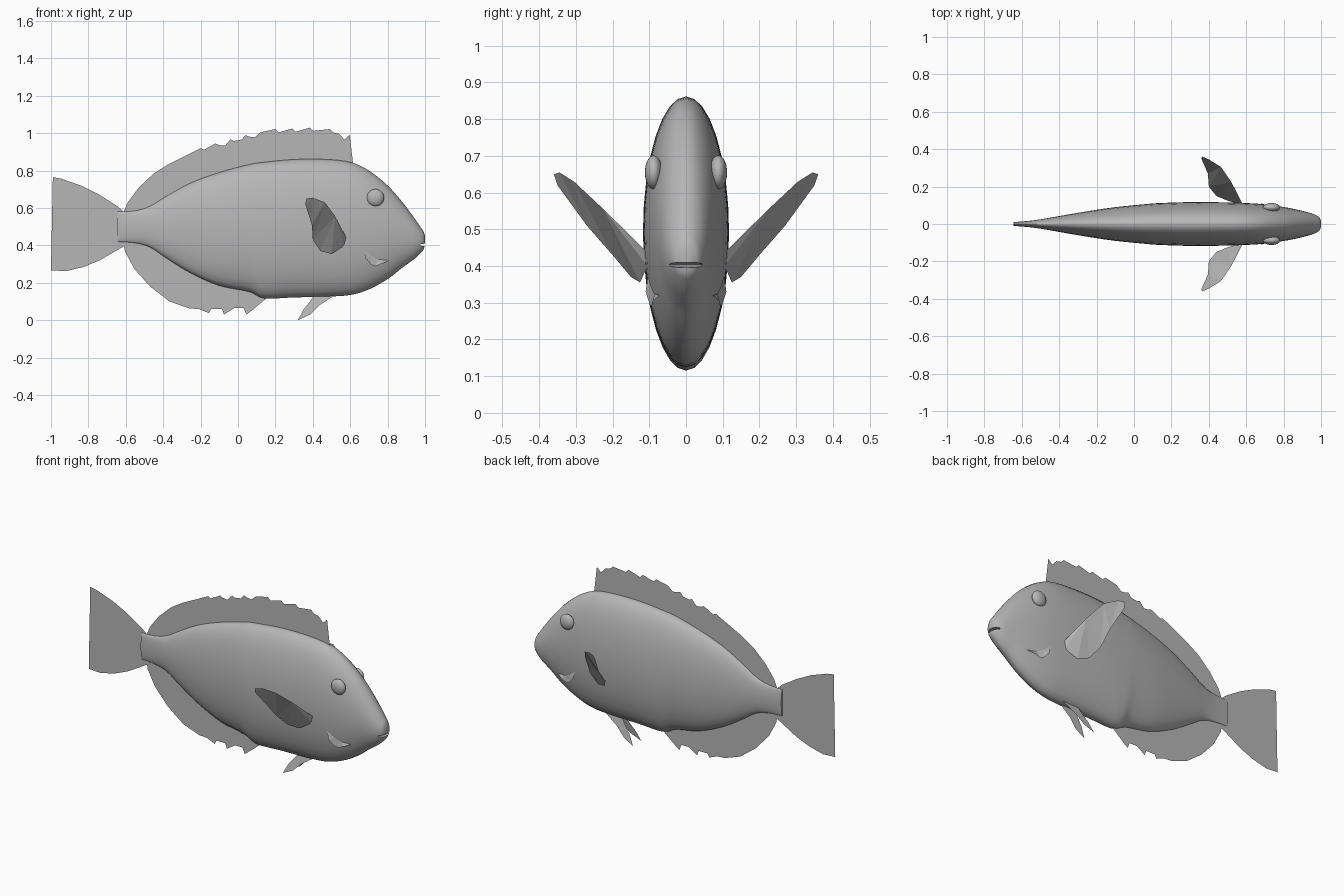
import bpy, bmesh, math
from mathutils import Vector

cube = bpy.data.objects.get("Cube")
if cube:
    bpy.data.objects.remove(cube, do_unlink=True)

grey = bpy.data.materials.new("plain grey")
grey.use_nodes = True
grey.diffuse_color = (0.47, 0.47, 0.47, 1)
shader = next(n for n in grey.node_tree.nodes if n.type == 'BSDF_PRINCIPLED')
shader.inputs["Base Color"].default_value = grey.diffuse_color


def finish(bm, name, smooth=True):
    """Turn a bmesh into a named object with the shared material."""
    mesh = bpy.data.meshes.new(name)
    bm.to_mesh(mesh)
    bm.free()
    obj = bpy.data.objects.new(name, mesh)
    bpy.context.collection.objects.link(obj)
    mesh.materials.append(grey)
    if smooth:
        shade(obj)
    return obj


def shade(obj):
    bpy.ops.object.select_all(action='DESELECT')
    obj.select_set(True)
    bpy.context.view_layer.objects.active = obj
    bpy.ops.object.shade_smooth_by_angle(angle=math.radians(40))


def sheet(name, points):
    """A thin membrane filled from its 3D outline."""
    bm = bmesh.new()
    face = bm.faces.new([bm.verts.new(p) for p in points])
    bmesh.ops.triangulate(bm, faces=[face])
    return finish(bm, name, smooth=False)


def flat_fin(name, outline):
    return sheet(name, [(x, 0, z) for x, z in outline])


def ellipsoid(name, centre, radii):
    bm = bmesh.new()
    bmesh.ops.create_uvsphere(bm, u_segments=24, v_segments=16, radius=1)
    for v in bm.verts:
        v.co = Vector(a * r + c for a, r, c in zip(v.co, radii, centre))
    return finish(bm, name)


def smooth_path(points, steps=4):
    """Catmull-Rom curve through the given points."""
    pts = [Vector(p) for p in points]
    pts = [pts[0]] + pts + [pts[-1]]
    out = []
    for a, b, c, d in zip(pts, pts[1:], pts[2:], pts[3:]):
        for i in range(steps):
            t = i / steps
            out.append(0.5 * (2 * b + (c - a) * t + (2 * a - 5 * b + 4 * c - d) * t ** 2
                              + (3 * b - a - 3 * c + d) * t ** 3))
    return out + [pts[-1]]


# Body stations: position, back height, belly height, half width
stations = smooth_path([
    (-.645, .58, .42, .01), (-.55, .585, .413, .018), (-.47, .61, .39, .03),
    (-.38, .665, .33, .046), (-.25, .735, .25, .068), (-.1, .79, .185, .09),
    (.06, .833, .152, .106), (.14, .845, .117, .112), (.3, .86, .122, .117),
    (.47, .86, .126, .116), (.6, .845, .135, .112), (.7, .8, .165, .105),
    (.8, .72, .22, .091), (.88, .63, .282, .075), (.94, .55, .325, .06),
    (.975, .5, .357, .046), (.992, .475, .378, .033), (1, .45, .405, .015)])


def body_at(x):
    for a, b in zip(stations, stations[1:]):
        if a[0] <= x <= b[0]:
            return a.lerp(b, (x - a[0]) / (b[0] - a[0]))
    return stations[0] if x < 0 else stations[-1]


def side_y(x, z):
    _, top, low, width = body_at(x)
    return width * math.sqrt(max(0, 1 - ((2 * z - top - low) / (top - low)) ** 2))


# Body lofted from elliptical rings
SIDES = 32
bm = bmesh.new()
rings = []
for x, top, low, width in stations:
    angles = [math.tau * i / SIDES for i in range(SIDES)]
    rings.append([bm.verts.new((x, width * math.cos(a),
                                (top + low) / 2 + (top - low) / 2 * math.sin(a)))
                  for a in angles])
for r, s in zip(rings, rings[1:]):
    for i in range(SIDES):
        j = (i + 1) % SIDES
        bm.faces.new((r[i], r[j], s[j], s[i]))
bm.faces.new(rings[0])
bm.faces.new(rings[-1])
bmesh.ops.recalc_face_normals(bm, faces=bm.faces)
body = finish(bm, "body")

# Mouth slit carved into the snout
cutter = ellipsoid("mouth_cutter", (.998, 0, .403), (.045, .06, .007))
cutter.hide_render = True
slit = body.modifiers.new("mouth", 'BOOLEAN')
slit.operation = 'DIFFERENCE'
slit.solver = 'EXACT'
slit.object = cutter
bpy.ops.object.select_all(action='DESELECT')
bpy.context.view_layer.objects.active = body
body.select_set(True)
bpy.ops.object.modifier_apply(modifier=slit.name)
bpy.data.objects.remove(cutter, do_unlink=True)
shade(body)

# Dorsal fin: smooth rear edge, then scallops between the spines
dorsal = [(-.615, .57), (-.59, .63), (-.53, .71), (-.45, .785), (-.37, .835), (-.26, .89)]
for x, z in [(-.2, .92), (-.12, .945), (-.04, .967), (.04, .99), (.12, 1.005),
             (.2, 1.022), (.29, 1.025), (.385, 1.03), (.49, 1.022)]:
    drop = .012 if x < .1 else .025
    dorsal += [(x, z), (x + .018, z - drop * .7), (x + .05, z - drop)]
dorsal += [(.57, .965), (.597, .992), (.615, .84)]
dorsal += [(x / 10, body_at(x / 10)[1] - .025) for x in range(5, -6, -1)]
flat_fin("dorsal_fin", dorsal)

# Anal fin with small trailing spikes
anal = [(-.615, .43), (-.605, .37), (-.555, .275), (-.47, .18), (-.365, .1), (-.26, .063),
        (-.21, .06), (-.155, .038), (-.145, .06), (-.085, .06), (-.075, .03), (-.02, .065),
        (.03, .065), (.045, .03), (.09, .065), (.15, .115)]
anal += [(x / 10, body_at(x / 10)[2] + .025) for x in range(1, -6, -1)]
flat_fin("anal_fin", anal)

# Tail fin
flat_fin("tail_fin", [
    (-.6, .57), (-.645, .61), (-.74, .67), (-.84, .72), (-.945, .757), (-.99, .765),
    (-.99, .74), (-.97, .65), (-.965, .51), (-.975, .35), (-1, .267), (-.92, .262),
    (-.825, .285), (-.74, .32), (-.61, .395), (-.6, .43)])

# Paired parts
for side, label in ((1, "left"), (-1, "right")):
    # Pectoral fin sweeping up and back
    sheet(label + "_pectoral_fin", [(x, side * y, z) for x, y, z in [
        (.58, .108, .44), (.52, .225, .555), (.465, .305, .63), (.4, .345, .655),
        (.365, .36, .65), (.36, .35, .62), (.395, .27, .51), (.4, .2, .43),
        (.44, .15, .37), (.5, .125, .355), (.57, .105, .4)]])

    # Pelvic fin splayed below the belly
    sheet(label + "_pelvic_fin", [
        (x, side * (.04 - z * .2) + .01, z) for x, z in [
            (.52, .135), (.435, .08), (.385, .03), (.32, 0), (.352, .06),
            (.385, .1), (.41, .135)]])

    # Eye
    ellipsoid(label + "_eye", (.735, side * .088, .655), (.046, .024, .046))

    # Gill flap: upper edge on the cheek, lower edge lifted away
    upper = [(.67, .375), (.71, .345), (.75, .325), (.81, .32)]
    lower = [(.775, .305), (.735, .288), (.71, .298), (.683, .33)]
    flap = [(x, side * (side_y(x, z) + .002), z) for x, z in upper]
    flap += [(x, side * (side_y(x, z) + .016), z) for x, z in lower]
    sheet(label + "_gill_flap", flap)
